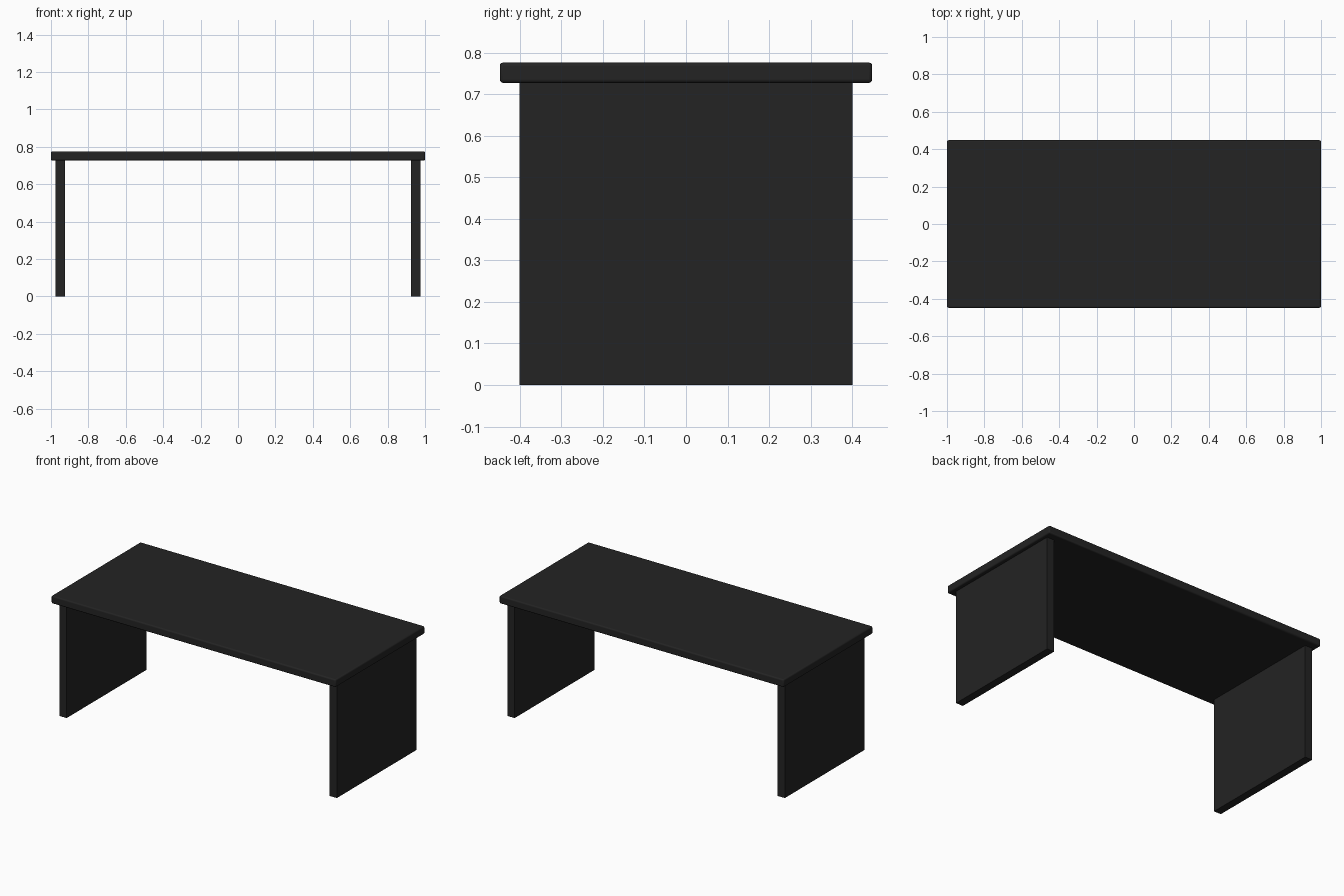
import bpy

default = bpy.data.objects.get("Cube")
if default:
    bpy.data.objects.remove(default, do_unlink=True)

black = bpy.data.materials.new("matte_black")
black.use_nodes = True
colour = (0.017, 0.017, 0.017, 1)
black.diffuse_color = colour
black.node_tree.nodes["Principled BSDF"].inputs["Base Color"].default_value = colour


def board(name, centre, size):
    bpy.ops.mesh.primitive_cube_add(size=1, location=centre)
    obj = bpy.context.object
    obj.name = name
    obj.scale = size
    bpy.ops.object.transform_apply(location=False, rotation=False, scale=True)
    obj.data.materials.append(black)
    return obj


# Table top with softly rounded edges
top_bottom, top_height = 0.727, 0.776
top = board("table_top", (0, 0, (top_bottom + top_height) / 2),
            (2, 0.896, top_height - top_bottom))
bevel = top.modifiers.new("rounded_edges", "BEVEL")
bevel.width = 0.008
bevel.segments = 3
bpy.ops.object.shade_smooth_by_angle()

# Panel legs, one at each end
for side, name in ((1, "left_panel_leg"), (-1, "right_panel_leg")):
    board(name, (side * 0.95, 0, top_bottom / 2), (0.05, 0.8, top_bottom))
